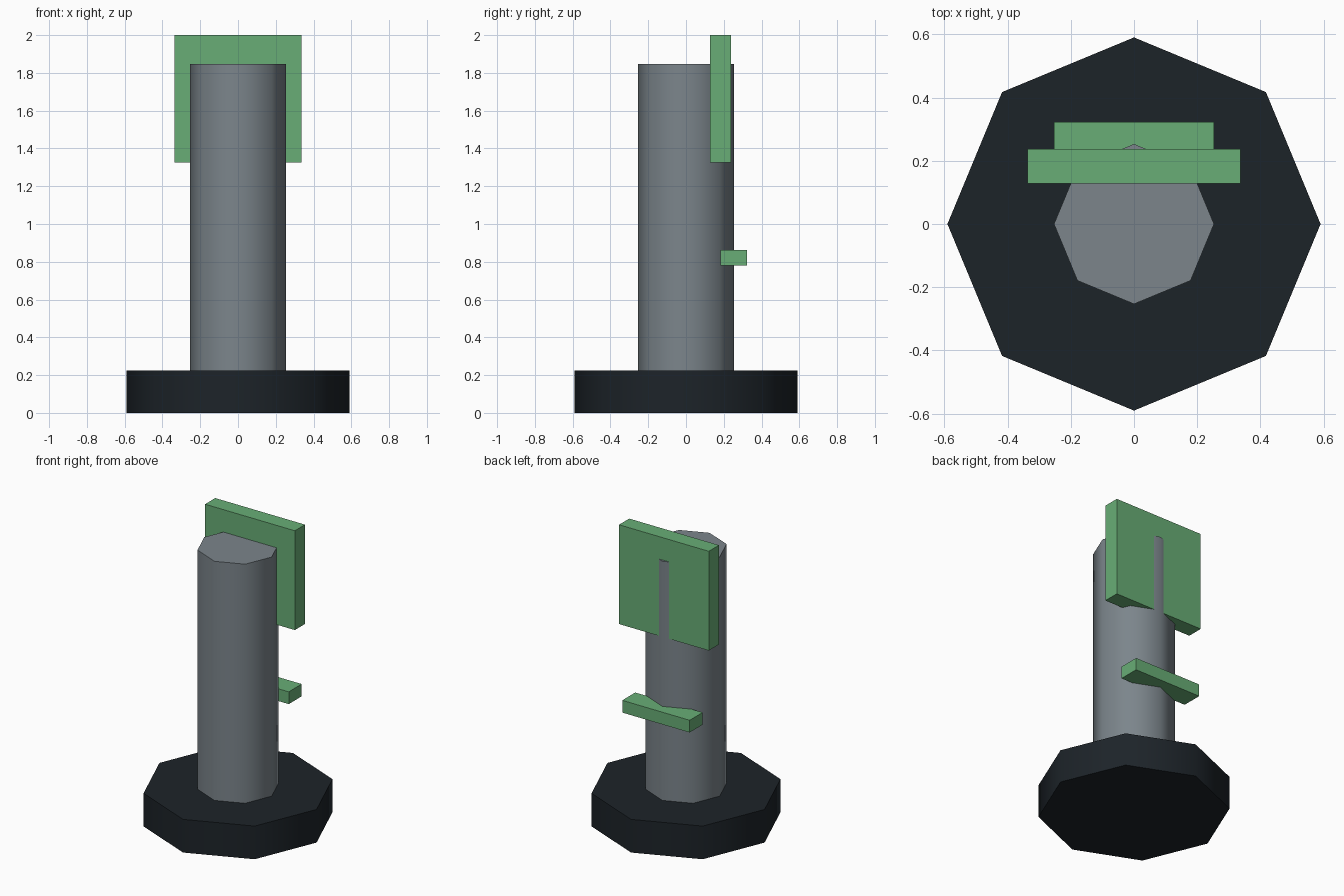
import bpy
import math

if "Cube" in bpy.data.objects:
    bpy.data.objects.remove(bpy.data.objects["Cube"])


def material(name, rgb):
    m = bpy.data.materials.new(name)
    m.diffuse_color = (*rgb, 1)
    m.use_nodes = True
    m.node_tree.nodes["Principled BSDF"].inputs["Base Color"].default_value = m.diffuse_color
    return m


dark = material("dark", (0.012, 0.017, 0.022))
steel = material("steel", (0.2, 0.235, 0.26))
green = material("green", (0.14, 0.42, 0.18))


def octagon(name, radius, z0, z1, mat):
    # eight-sided prism with corners on the axes
    bpy.ops.mesh.primitive_cylinder_add(vertices=8, radius=radius, depth=z1 - z0,
                                        location=(0, 0, (z0 + z1) / 2))
    ob = bpy.context.object
    ob.name = name
    ob.data.materials.append(mat)
    bpy.ops.object.shade_smooth_by_angle(angle=math.radians(50))


def box(name, x, y, z, mat):
    # box from its ranges along each axis
    bpy.ops.mesh.primitive_cube_add(size=1)
    ob = bpy.context.object
    ob.name = name
    for v in ob.data.vertices:
        v.co = [r[0] if c < 0 else r[1] for c, r in zip(v.co, (x, y, z))]
    ob.data.materials.append(mat)


# Base and post
octagon("base", 0.59, 0, 0.225, dark)
octagon("post", 0.253, 0.225, 1.848, steel)

# Upright panel and small crossbar behind the post
box("panel", (-0.337, 0.337), (0.128, 0.237), (1.326, 2.0), green)
box("crossbar", (-0.253, 0.253), (0.183, 0.322), (0.78, 0.863), green)
